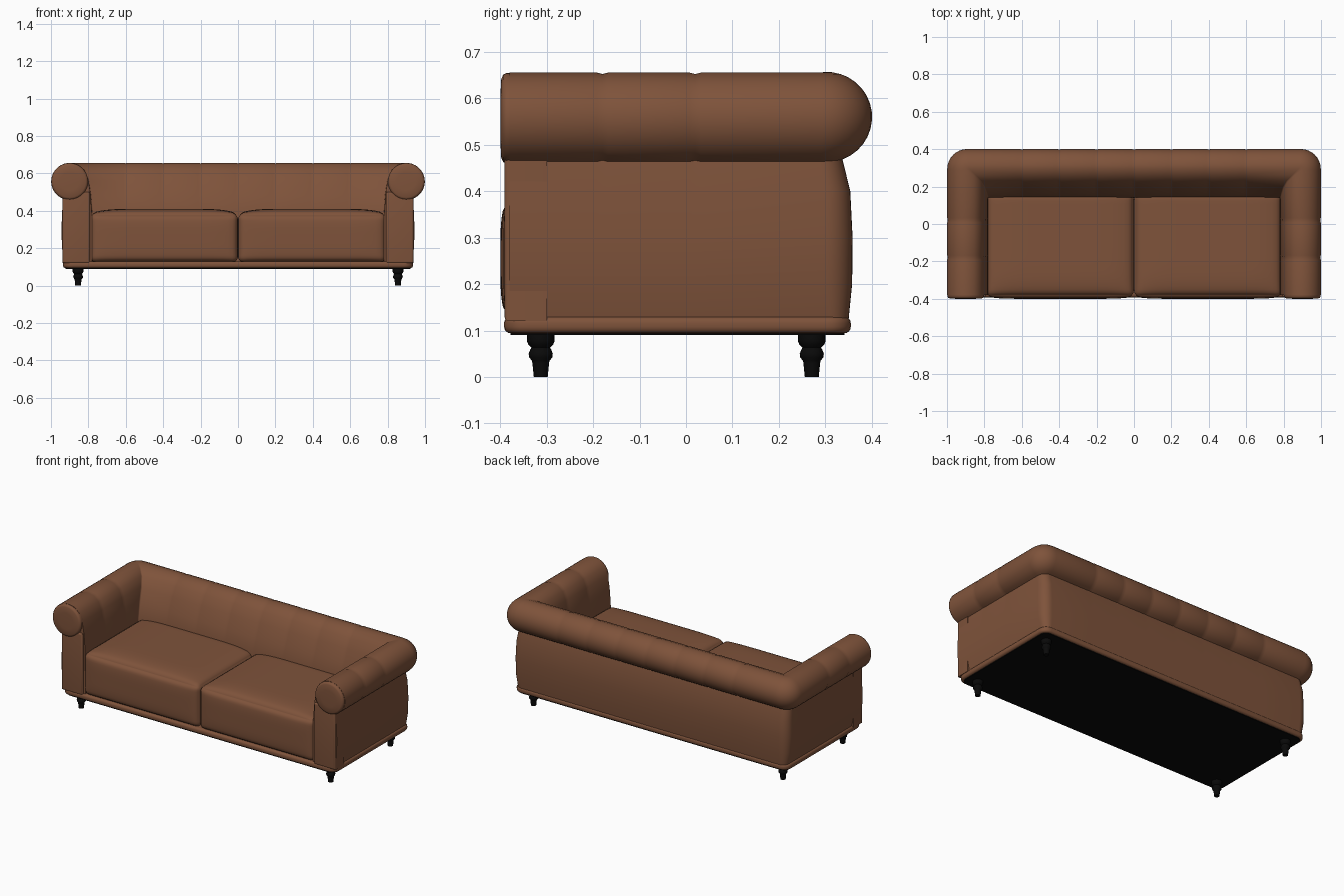
import bpy, bmesh
from math import sin, cos, pi, radians
from mathutils import Vector

cube = bpy.data.objects.get("Cube")
if cube:
    bpy.data.objects.remove(cube, do_unlink=True)


def material(name, rgb, rough):
    m = bpy.data.materials.new(name)
    m.use_nodes = True
    m.diffuse_color = (*rgb, 1)
    bsdf = m.node_tree.nodes["Principled BSDF"]
    bsdf.inputs["Base Color"].default_value = (*rgb, 1)
    bsdf.inputs["Roughness"].default_value = rough
    return m


LEATHER = material("brown leather", (0.21, 0.086, 0.043), 0.5)
BLACK = material("black wood", (0.003, 0.003, 0.003), 0.5)


def finish(name, bm, mat, mirror="", angle=35):
    """Turn a bmesh into a smooth object, mirrored on the given axes."""
    bmesh.ops.recalc_face_normals(bm, faces=bm.faces)
    mesh = bpy.data.meshes.new(name)
    bm.to_mesh(mesh)
    bm.free()
    mesh.materials.append(mat)
    ob = bpy.data.objects.new(name, mesh)
    bpy.context.collection.objects.link(ob)
    bpy.ops.object.select_all(action="DESELECT")
    ob.select_set(True)
    bpy.context.view_layer.objects.active = ob
    bpy.ops.object.shade_smooth_by_angle(angle=radians(angle))
    if mirror:
        mod = ob.modifiers.new("Mirror", "MIRROR")
        mod.use_axis = ["X" in mirror, "Y" in mirror, False]
        mod.merge_threshold = 0.0005
    return ob


def box(lo, hi):
    bm = bmesh.new()
    bmesh.ops.create_cube(bm, size=1)
    lo, hi = Vector(lo), Vector(hi)
    for v in bm.verts:
        v.co = Vector((lo[i] + (v.co[i] + 0.5) * (hi[i] - lo[i]) for i in range(3)))
    return bm


def bevel(bm, edges, width, segments=4):
    bmesh.ops.bevel(bm, geom=list(edges), offset=width, offset_type="OFFSET",
                    segments=segments, profile=0.5, affect="EDGES")


# Arm and back: matching cross-sections, outer wall, roll, inner pad
def section(wall, centre, radius, pad):
    roll = [(centre[0] + radius * cos(radians(a)), centre[1] + radius * sin(radians(a)))
            for a in range(-70, 96, 11)]
    return wall + roll + pad


ARM_C, BACK_C = (0.9, 0.557), (0.304, 0.56)
arm = section([(0.925, 0.12), (0.941, 0.2), (0.944, 0.3), (0.94, 0.4)], ARM_C, 0.099,
              [(0.855, 0.648), (0.822, 0.62), (0.802, 0.57), (0.79, 0.5), (0.782, 0.4), (0.78, 0.13)])
back = section([(0.35, 0.12), (0.358, 0.2), (0.359, 0.3), (0.354, 0.4)], BACK_C, 0.097,
               [(0.262, 0.645), (0.23, 0.615), (0.198, 0.56), (0.165, 0.48), (0.142, 0.4), (0.138, 0.13)])


def pinch(pts, centre, depth):
    """Draw the roll and pad in slightly to form a stitched pleat."""
    return [(p + (centre[0] - p) * depth, z + (centre[1] - z) * depth) if z > 0.42 else (p, z)
            for p, z in pts]


def pleats(places):
    return [(s + d, 0.03 if d == 0 else 0) for s in places for d in (0.012, 0, -0.012)]


rows = [[(x, -0.38, z) for x, z in arm]]
for y, depth in reversed(pleats((0.02, -0.18))):
    rows.append([(x, y, z) for x, z in pinch(arm, ARM_C, depth)])
for k in range(9):
    a = k / 8 * pi / 2
    row = []
    for (x, z), (y, zb) in zip(arm, back):
        r = max(0.006, (x - 0.88) * 0.9)
        row.append((x - r + r * cos(a), y - r + r * sin(a), z + (zb - z) * k / 8))
    rows.append(row)
for x, depth in pleats((0.6, 0.4, 0.2)) + [(0.012, 0), (0, 0.03)]:
    rows.append([(x, y, z) for y, z in pinch(back, BACK_C, depth)])

bm = bmesh.new()
grid = [[bm.verts.new(p) for p in row] for row in rows]
for r0, r1 in zip(grid, grid[1:]):
    for i in range(len(arm) - 1):
        bm.faces.new((r0[i], r0[i + 1], r1[i + 1], r1[i]))
bm.faces.new(grid[0])
finish("arms_and_back", bm, LEATHER, "X", 50)

# Arm fronts: a padded round scroll over an upright panel
bm = bmesh.new()
SIDES = 40
rings = [(0.097, -0.37), (0.098, -0.386), (0.094, -0.394), (0.085, -0.398), (0.05, -0.4)]
loops = [[bm.verts.new((ARM_C[0] + r * cos(2 * pi * i / SIDES), y, ARM_C[1] + r * sin(2 * pi * i / SIDES)))
          for i in range(SIDES)] for r, y in rings]
for a, b in zip(loops, loops[1:]):
    for i in range(SIDES):
        j = (i + 1) % SIDES
        bm.faces.new((a[i], a[j], b[j], b[i]))
bm.faces.new(loops[-1])
finish("arm_scroll", bm, LEATHER, "X", 50)

bm = box((0.792, -0.391, 0.12), (0.938, -0.3, 0.5))
bevel(bm, [e for e in bm.edges if all(v.co.y < -0.38 for v in e.verts)], 0.01)
finish("arm_front_panel", bm, LEATHER, "X")

# Seat cushions: rounded boxes with crowned top and bulging front
bm = box((-1, -1, -1), (1, 1, 1))
bmesh.ops.subdivide_edges(bm, edges=bm.edges[:], cuts=23, use_grid_fill=True)
half, mid, R = Vector((0.394, 0.275, 0.13)), Vector((0.395, -0.112, 0.255)), 0.03
for v in bm.verts:
    u = Vector((sin(c * pi / 2) for c in v.co))
    p = Vector((u[i] * half[i] for i in range(3)))
    core = Vector((max(-half[i] + R, min(half[i] - R, p[i])) for i in range(3)))
    if (p - core).length > 1e-6:
        p = core + (p - core).normalized() * R
    if u.z > 0:
        p.z += 0.026 * u.z * (1 - u.x ** 6) * (1 - max(0, -u.y) ** 6)
    if u.y < 0:
        p.y += 0.013 * u.y * (1 - u.x ** 8) * (1 - u.z ** 4)
    v.co = p + mid
finish("seat_cushion", bm, LEATHER, "X", 60)

# Base rail with rounded corners and edges
bm = box((-0.936, -0.392, 0.094), (0.936, 0.355, 0.13))
bevel(bm, [e for e in bm.edges if abs(e.verts[0].co.z - e.verts[1].co.z) > 0.01], 0.05, 6)
bevel(bm, [e for e in bm.edges if abs(e.verts[0].co.z - e.verts[1].co.z) < 0.001], 0.014)
finish("base_rail", bm, LEATHER)

# Dark cloth under the base
bm = box((-0.922, -0.378, 0.09), (0.922, 0.341, 0.098))
bevel(bm, [e for e in bm.edges if abs(e.verts[0].co.z - e.verts[1].co.z) > 0.005], 0.04, 6)
finish("underside", bm, BLACK)

# Turned legs
LEG = [(0.015, 0), (0.018, 0.03), (0.019, 0.035), (0.025, 0.042), (0.026, 0.05), (0.023, 0.058),
       (0.02, 0.063), (0.027, 0.07), (0.03, 0.078), (0.029, 0.095)]
for name, y in (("front_legs", -0.313), ("back_legs", 0.271)):
    bm = bmesh.new()
    loops = [[bm.verts.new((0.855 + r * cos(2 * pi * i / 20), y + r * sin(2 * pi * i / 20), z))
              for i in range(20)] for r, z in LEG]
    for a, b in zip(loops, loops[1:]):
        for i in range(20):
            j = (i + 1) % 20
            bm.faces.new((a[i], a[j], b[j], b[i]))
    bm.faces.new(loops[0])
    bm.faces.new(loops[-1])
    finish(name, bm, BLACK, "X")
